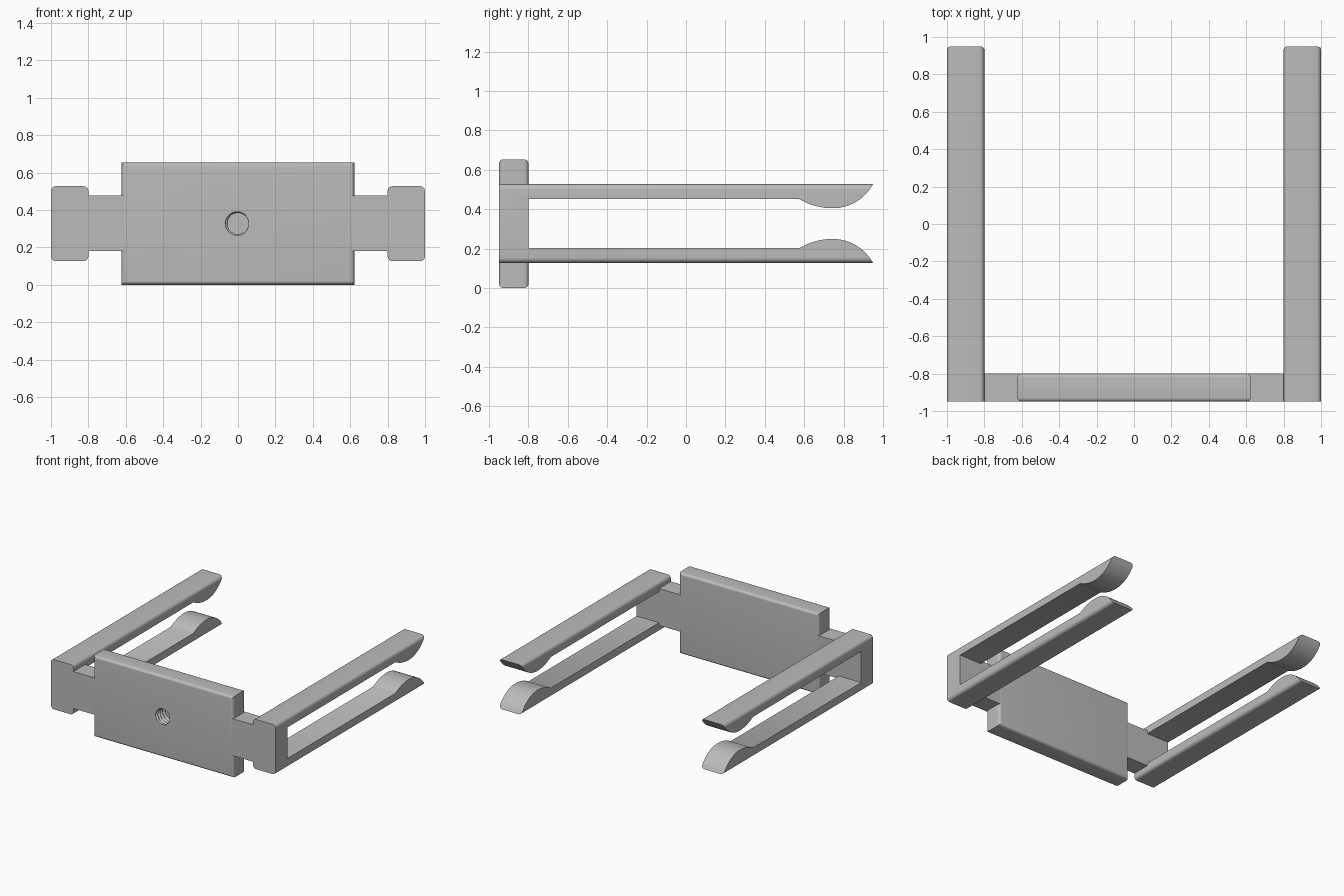
import bpy, bmesh, math
from mathutils import Vector

default = bpy.data.objects.get("Cube")
if default:
    bpy.data.objects.remove(default, do_unlink=True)

grey = bpy.data.materials.new("light grey")
grey.use_nodes = True
COLOUR = (0.5, 0.5, 0.5, 1)
grey.diffuse_color = COLOUR
grey.node_tree.nodes["Principled BSDF"].inputs["Base Color"].default_value = COLOUR

FRONT, WEB_BACK, TIP = -0.95, -0.80, 0.95
MID_Z = 0.327


def finish(name, bm):
    bmesh.ops.recalc_face_normals(bm, faces=bm.faces)
    mesh = bpy.data.meshes.new(name)
    bm.to_mesh(mesh)
    bm.free()
    mesh.materials.append(grey)
    obj = bpy.data.objects.new(name, mesh)
    bpy.context.collection.objects.link(obj)
    return obj


def box(name, low, high, round_axes=(), radius=0.0):
    """Box whose edges along the given axes are rounded."""
    bm = bmesh.new()
    bmesh.ops.create_cube(bm, size=1)
    low, high = Vector(low), Vector(high)
    for v in bm.verts:
        v.co = (low + high) / 2 + v.co * (high - low)
    edges = [e for e in bm.edges
             if any(abs((e.verts[0].co - e.verts[1].co)[a]) > 1e-4 for a in round_axes)]
    if edges:
        bmesh.ops.bevel(bm, geom=edges, offset=radius, segments=6, profile=0.5,
                        affect='EDGES', clamp_overlap=True)
    return finish(name, bm)


def activate(obj):
    bpy.ops.object.select_all(action='DESELECT')
    obj.select_set(True)
    bpy.context.view_layer.objects.active = obj


def apply_boolean(obj, cutter, operation):
    mod = obj.modifiers.new("cut", 'BOOLEAN')
    mod.operation, mod.solver, mod.object = operation, 'EXACT', cutter
    activate(obj)
    bpy.ops.object.modifier_apply(modifier=mod.name)
    bpy.data.objects.remove(cutter, do_unlink=True)


def smooth(obj):
    activate(obj)
    bpy.ops.object.shade_smooth_by_angle(angle=math.radians(30))


def mirror(obj):
    obj.modifiers.new("mirror", 'MIRROR').use_axis[0] = True


def thread_cutter(radius, depth_amp, pitch, length, steps=48, rows_per_turn=8):
    """Plug with a helical ridge, entering from the front."""
    bm = bmesh.new()
    rings = []
    rows = int((length + 0.02) / pitch * rows_per_turn)
    for j in range(rows + 1):
        y = -0.02 + j * pitch / rows_per_turn
        ring = []
        for i in range(steps):
            turn = i / steps
            ridge = abs(2 * ((y / pitch + turn) % 1) - 1)
            r = radius - depth_amp * ridge
            a = math.tau * turn
            ring.append(bm.verts.new((r * math.cos(a), FRONT + y, MID_Z + r * math.sin(a))))
        rings.append(ring)
    for a, b in zip(rings, rings[1:]):
        for i in range(steps):
            k = (i + 1) % steps
            bm.faces.new((a[i], a[k], b[k], b[i]))
    bm.faces.new(rings[0])
    bm.faces.new(rings[-1])
    bmesh.ops.triangulate(bm, faces=bm.faces)
    return finish("thread_cutter", bm)


# Centre plate with a blind threaded hole
plate = box("centre_plate", (-0.623, FRONT, 0), (0.623, WEB_BACK, 0.653), (0, 2), 0.022)
apply_boolean(plate, thread_cutter(0.07, 0.014, 0.03, 0.11), 'DIFFERENCE')
smooth(plate)

# Narrow links between the plate and the clips
link = box("side_link", (0.61, FRONT, 0.18), (0.81, WEB_BACK, 0.477))
mirror(link)


# Clip arms: a two-pronged side profile with gripping bumps at the tips
def bump():
    centre, low = 0.745, 0.078
    points = []
    for start, end, height in ((0.575, centre, 0.125), (centre, TIP, 0.2)):
        span = abs(end - start)
        rise = 0.047 if end == centre else 0.122
        r = (span ** 2 + rise ** 2) / (2 * rise)
        for i in range(13):
            y = start + (end - start) * i / 12
            points.append((y, low + r - math.sqrt(r * r - (y - centre) ** 2)))
    return points


upper = [(WEB_BACK, 0.125)] + bump()
profile = [(FRONT, 0.2)] + [(FRONT, -0.2)]
profile += [(y, -h) for y, h in reversed(upper)] + upper
bm = bmesh.new()
verts = [bm.verts.new((0.8, y, MID_Z + h)) for y, h in profile]
bmesh.ops.remove_doubles(bm, verts=verts, dist=1e-4)
face = bm.faces.new([v for v in verts if v.is_valid])
side = bmesh.ops.extrude_face_region(bm, geom=[face])
bmesh.ops.translate(bm, vec=(0.2, 0, 0),
                    verts=[g for g in side["geom"] if isinstance(g, bmesh.types.BMVert)])
arm = finish("clip_arm", bm)
# Round the long outer corners
envelope = box("arm_envelope", (0.8, FRONT - 0.1, MID_Z - 0.2),
               (1.0, TIP + 0.1, MID_Z + 0.2), (1,), 0.026)
apply_boolean(arm, envelope, 'INTERSECT')
smooth(arm)
mirror(arm)
